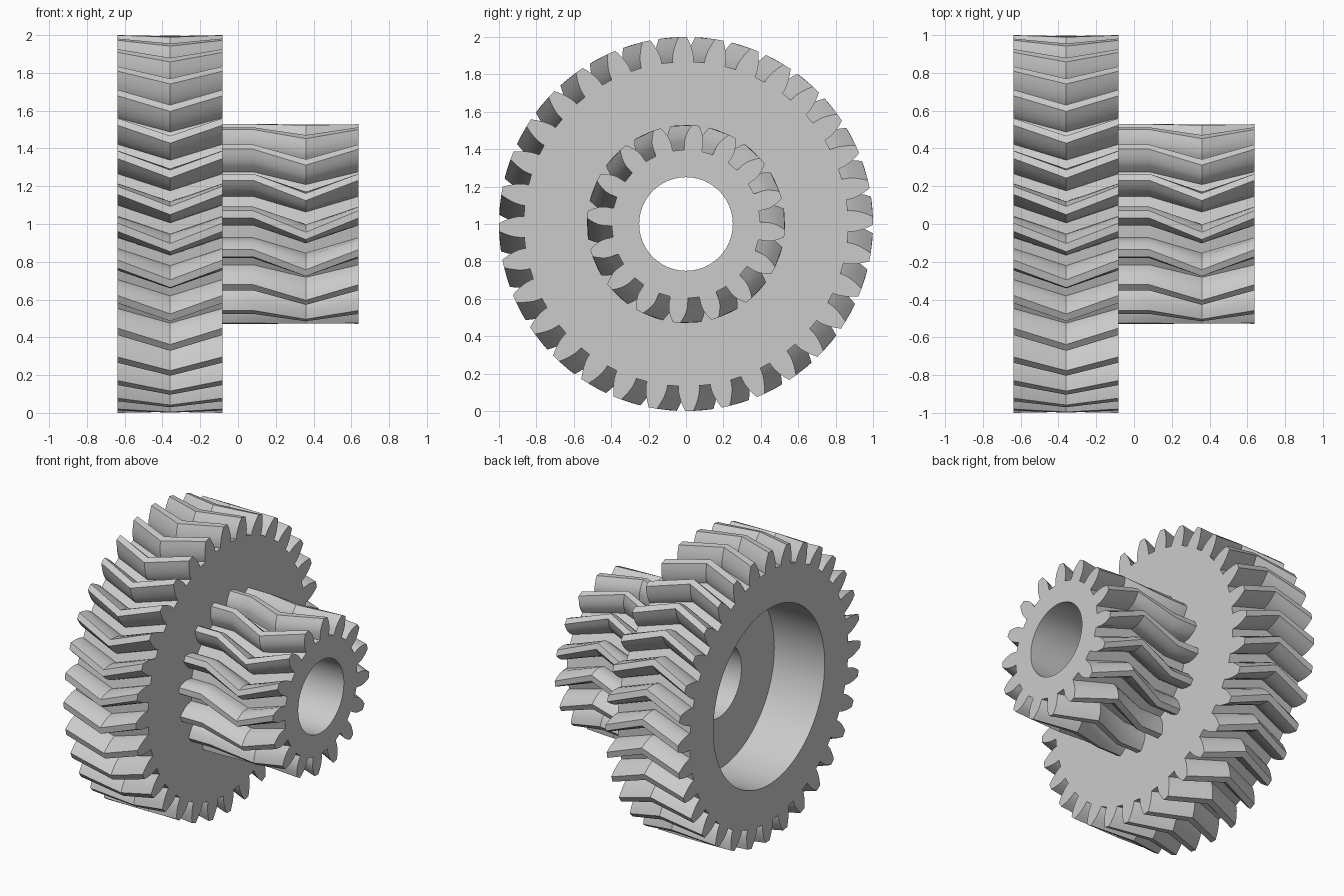
import bpy, bmesh, math
from math import pi, sin, cos, tan, acos, radians

cube = bpy.data.objects.get("Cube")
if cube:
    bpy.data.objects.remove(cube, do_unlink=True)

# Single grey material
grey = bpy.data.materials.new("plain_grey")
grey.use_nodes = True
colour = (0.6, 0.6, 0.6, 1)
grey.diffuse_color = colour
grey.node_tree.nodes["Principled BSDF"].inputs["Base Color"].default_value = colour

MODULE = 2 / 34
PRESSURE = radians(20)
HELIX = radians(20)


def inv(a):
    return tan(a) - a


def tooth_outline(teeth):
    """Involute gear outline as (angle, radius) pairs."""
    pitch = MODULE * teeth / 2
    base = pitch * cos(PRESSURE)
    root, tip = pitch - 1.25 * MODULE, pitch + MODULE
    start = max(base, root)
    flank = [root] + [start + (tip - start) * k / 4 for k in range(5)]

    def half(r):
        a = acos(base / max(r, base))
        return pi / (2 * teeth) + inv(PRESSURE) - inv(a)

    tooth = [(-half(r), r) for r in flank] + [(half(r), r) for r in reversed(flank)]
    return [(a + 2 * pi * i / teeth, r) for i in range(teeth) for a, r in tooth]


def gear(name, teeth, phase, toothed, circles):
    """Loft toothed sections (x, helix run), then plain circles (x, radius)."""
    outline = tooth_outline(teeth)
    n = len(outline)
    per_tooth = n / teeth
    even = [2 * pi * (i - (per_tooth - 1) / 2) / n for i in range(n)]
    turn = tan(HELIX) / (MODULE * teeth / 2)
    sections = [(x, [(a - run * turn, r) for a, r in outline]) for x, run in toothed]
    sections += [(x, [(a, radius) for a in even]) for x, radius in circles]

    bm = bmesh.new()
    loops = [[bm.verts.new((x, r * sin(a + phase), 1 + r * cos(a + phase)))
              for a, r in points] for x, points in sections]
    for k, loop in enumerate(loops):
        after = loops[(k + 1) % len(loops)]
        for i in range(n):
            j = (i + 1) % n
            bm.faces.new((loop[i], loop[j], after[j], after[i]))
    bmesh.ops.recalc_face_normals(bm, faces=bm.faces)
    mesh = bpy.data.meshes.new(name)
    bm.to_mesh(mesh)
    bm.free()
    mesh.materials.append(grey)
    mesh.polygons.foreach_set("use_smooth", [True] * len(mesh.polygons))
    mesh.set_sharp_from_angle(angle=radians(25))
    obj = bpy.data.objects.new(name, mesh)
    bpy.context.collection.objects.link(obj)
    return obj


BACK, FACE, END, BORE = -0.637, -0.083, 0.637, 0.25
FLOOR, RECESS = -0.25, 0.61
RUN = 0.278

# Large herringbone gear with a deep round recess in its outer side
gear("large_gear", 32, radians(-1),
     [(BACK, 0), (BACK + RUN, RUN), (FACE, 0)],
     [(FACE, BORE), (FLOOR, BORE), (FLOOR, RECESS), (BACK, RECESS)])

# Small herringbone gear with a straight-toothed neck beside the large gear
gear("small_gear", 16, radians(5.5),
     [(FACE, 0), (END - 2 * RUN, 0), (END - RUN, RUN), (END, 0)],
     [(END, BORE), (FACE, BORE)])
